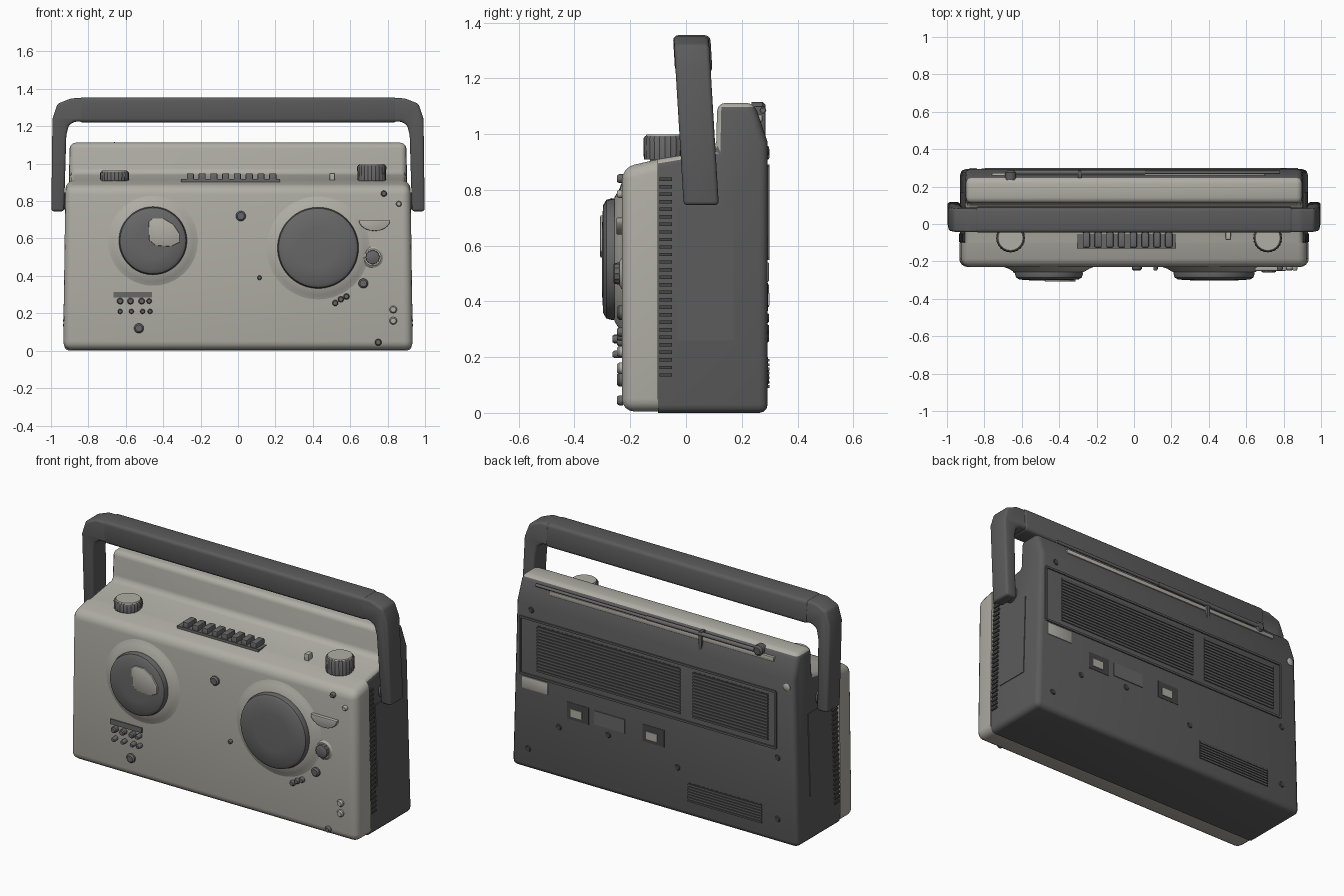
import bpy, bmesh, math
from mathutils import Vector, Matrix

if "Cube" in bpy.data.objects:
    bpy.data.objects.remove(bpy.data.objects["Cube"])


def material(name, r, g, b):
    m = bpy.data.materials.new(name)
    m.diffuse_color = (r, g, b, 1)
    m.use_nodes = True
    m.node_tree.nodes["Principled BSDF"].inputs["Base Color"].default_value = m.diffuse_color
    return m


LIGHT = material("warm light grey", 0.43, 0.42, 0.375)
DARK = material("dark grey", 0.105, 0.105, 0.105)
MID = material("mid grey", 0.135, 0.135, 0.135)
BLACK = material("deep grey", 0.06, 0.06, 0.06)


def finish(name, bm, mats, rule=None, angle=35):
    bmesh.ops.recalc_face_normals(bm, faces=bm.faces)
    bm.normal_update()
    if rule:
        for f in bm.faces:
            f.material_index = rule(f)
    me = bpy.data.meshes.new(name)
    bm.to_mesh(me)
    bm.free()
    for m in mats:
        me.materials.append(m)
    ob = bpy.data.objects.new(name, me)
    bpy.context.collection.objects.link(ob)
    bpy.context.view_layer.objects.active = ob
    for o in bpy.context.selected_objects:
        o.select_set(False)
    ob.select_set(True)
    bpy.ops.object.shade_smooth_by_angle(angle=math.radians(angle))
    return ob


def prism(name, pts, place, mats, bevel=0.0, seg=3, skip=None, rule=None):
    """Outline pts (u, v) swept between place(u, v, -1) and place(u, v, 1)."""
    bm = bmesh.new()
    a = [bm.verts.new(place(u, v, -1)) for u, v in pts]
    b = [bm.verts.new(place(u, v, 1)) for u, v in pts]
    n = len(pts)
    bm.faces.new(a)
    bm.faces.new(b[::-1])
    for i in range(n):
        j = (i + 1) % n
        bm.faces.new((a[i], b[i], b[j], a[j]))
    if bevel:
        bm.normal_update()
        bmesh.ops.recalc_face_normals(bm, faces=bm.faces)
        edges = [e for e in bm.edges if e.calc_face_angle(0) > 0.35 and not (skip and skip(e))]
        bmesh.ops.bevel(bm, geom=edges, offset=bevel, segments=seg, profile=0.5,
                        affect='EDGES', clamp_overlap=True)
    return finish(name, bm, mats, rule)


def box(name, x, y, z, mat, bevel=0.0):
    return prism(name, [(x[0], z[0]), (x[1], z[0]), (x[1], z[1]), (x[0], z[1])],
                 lambda u, v, s: (u, y[0] if s < 0 else y[1], v), [mat], bevel, 2)


def lathe(name, prof, loc, axis, mat, n=40, knurl=1.0):
    """Profile of (radius, height) turned about an axis; the last ring is capped."""
    rot = Vector((0, 0, 1)).rotation_difference(Vector(axis)).to_matrix().to_4x4()
    mx = Matrix.Translation(loc) @ rot
    bm = bmesh.new()
    rings = []
    for r, h in prof:
        rings.append([bm.verts.new(mx @ Vector((
            r * (knurl if i % 2 else 1) * math.cos(2 * math.pi * i / n),
            r * (knurl if i % 2 else 1) * math.sin(2 * math.pi * i / n), h))) for i in range(n)])
    for p, q in zip(rings, rings[1:]):
        for i in range(n):
            j = (i + 1) % n
            bm.faces.new((p[i], p[j], q[j], q[i]))
    bm.faces.new(rings[-1])
    bm.faces.new(rings[0][::-1])
    return finish(name, bm, [mat])


FRONT, BACK = (0, -1, 0), (0, 1, 0)


def half_width(z):
    return 0.93 - 0.028 * z


# --- case: light front shell and dark rear shell meeting at y = -0.1
def at_seam(e):
    return all(abs(v.co.y + 0.1) < 1e-4 for v in e.verts)


def case_place(u, v, s):
    return (s * half_width(v), u, v)


prism("front_shell", [(-0.1, 0.005), (-0.1, 0.91), (-0.23, 0.88), (-0.23, 0.005)],
      lambda u, v, s: (s * (0.935 - 0.014 * v), u, v), [LIGHT], 0.045, 4, at_seam)
prism("rear_shell", [(-0.1, 0.0), (0.293, 0.0), (0.293, 0.97), (0.245, 1.112), (0.112, 1.112),
                     (0.108, 0.945), (-0.1, 0.91)], case_place, [DARK, LIGHT], 0.03, 3, at_seam,
      lambda f: int(f.calc_center_median().z > 0.85 and
                    (f.normal.z > 0.6 or (f.normal.y < -0.5 and f.calc_center_median().y > 0))))

# --- side walls: battery door and grip ribs
for sx, side in ((-1, "left"), (1, "right")):
    def wall(u, v, s, sx=sx):
        return (sx * (half_width(v) + (0.004 if s > 0 else -0.01)), u, v)

    def rib_wall(u, v, s, sx=sx):
        return (sx * (half_width(v) + (0.009 if s > 0 else -0.01)), u, v)
    prism(side + "_side_door", [(-0.03, 0.26), (0.17, 0.26), (0.17, 0.74), (-0.03, 0.74)], wall, [DARK])
    for i in range(27):
        z = 0.13 + i * 0.027
        prism(side + "_side_rib", [(-0.095, z), (-0.05, z), (-0.05, z + 0.012), (-0.095, z + 0.012)],
              rib_wall, [BLACK])
    lathe(side + "_handle_pivot", [(0.045, 0), (0.045, 0.06)], (sx * 0.89, 0.05, 0.80), (sx, 0, 0), DARK, 24)

# --- carrying handle, leaning slightly forward
outer = [(-0.998, 0.745), (-0.992, 1.24), (-0.965, 1.32), (-0.89, 1.35)]
inner = [(-0.875, 1.225), (-0.905, 1.205), (-0.918, 1.15), (-0.93, 0.745)]


def mirrored(pts):
    return [(-x, z) for x, z in reversed(pts)]


def handle_place(u, v, s):
    return (u, 0.018 + (1.355 - v) * 0.06 + s * 0.063, v)


prism("handle", outer + mirrored(outer) + mirrored(inner) + inner, handle_place, [DARK], 0.014, 3)
prism("handle_grip", [(-0.85, 1.22), (0.85, 1.22), (0.85, 1.355), (-0.85, 1.355)],
      lambda u, v, s: (u, 0.02 + (1.355 - v) * 0.06 + s * 0.067, v), [DARK], 0.02, 3)

# --- two big front dials on swollen collars
for name, x, z, r in (("left_dial", -0.455, 0.588, 0.182), ("right_dial", 0.428, 0.55, 0.217)):
    lathe(name + "_collar", [(r + 0.07, 0), (r + 0.035, 0.012), (r + 0.005, 0.03)],
          (x, -0.226, z), FRONT, LIGHT, 64)
    lathe(name, [(r - 0.004, 0), (r, 0.03), (r - 0.006, 0.05), (r - 0.025, 0.061), (r * 0.5, 0.066)],
          (x, -0.236, z), FRONT, MID, 64)
prism("left_dial_pointer", [(-0.478, 0.69), (-0.455, 0.708), (-0.40, 0.708), (-0.345, 0.675),
                            (-0.312, 0.625), (-0.312, 0.58), (-0.36, 0.557), (-0.44, 0.562), (-0.475, 0.59)],
      lambda u, v, s: (u, -0.30 - s * 0.008, v), [LIGHT], 0.004, 2)

# --- top knobs and keys
for name, x, h in (("left_top_knob", -0.66, 0.05), ("right_top_knob", 0.715, 0.085)):
    lathe(name, [(0.076, 0), (0.078, h - 0.01), (0.072, h)], (x, -0.075, 0.908), (0, 0, 1), MID, 48, 0.96)
    lathe(name + "_cap", [(0.069, 0), (0.066, 0.006)], (x, -0.075, 0.908 + h), (0, 0, 1), LIGHT)
box("key_bed", (-0.305, 0.225), (-0.13, -0.035), (0.88, 0.918), MID)
for i in range(8):
    x = -0.255 + i * 0.063
    box("key", (x - 0.019, x + 0.019), (-0.125, -0.045), (0.90, 0.948), MID, 0.006)
box("small_top_switch", (0.49, 0.518), (-0.085, -0.045), (0.90, 0.95), LIGHT, 0.004)

# --- small front controls
box("jack_strip", (-0.665, -0.46), (-0.236, -0.22), (0.285, 0.315), MID)
for x, z, r in [(-0.63, 0.265, 0.017), (-0.575, 0.265, 0.017), (-0.515, 0.265, 0.017), (-0.475, 0.265, 0.014),
                (-0.63, 0.21, 0.013), (-0.57, 0.21, 0.013), (-0.51, 0.21, 0.013), (-0.47, 0.21, 0.013)]:
    lathe("front_button", [(r, 0), (r, 0.03), (r * 0.7, 0.037)], (x, -0.226, z), FRONT, MID, 16)
for x, z, r in [(-0.53, 0.12, 0.026), (0.015, 0.72, 0.027), (0.78, 0.84, 0.016), (0.86, 0.785, 0.015),
                (0.67, 0.36, 0.026), (0.52, 0.255, 0.016), (0.55, 0.275, 0.016), (0.58, 0.29, 0.016),
                (0.83, 0.22, 0.02), (0.83, 0.16, 0.02), (0.75, 0.045, 0.018), (0.115, 0.39, 0.012)]:
    lathe("front_stud", [(r, 0), (r, 0.014), (r * 0.7, 0.022)], (x, -0.226, z), FRONT,
          LIGHT if x > 0.8 else MID, 16)
lathe("tone_knob_collar", [(0.062, 0), (0.045, 0.012)], (0.72, -0.226, 0.50), FRONT, LIGHT, 32)
lathe("tone_knob", [(0.04, 0), (0.038, 0.03), (0.03, 0.034)], (0.72, -0.226, 0.50), FRONT, MID, 24, 0.92)
prism("half_round_lip", [(0.73 + 0.085 * math.cos(a), 0.70 + 0.06 * math.sin(a))
                         for a in [math.pi * (1 + i / 10) for i in range(11)]],
      lambda u, v, s: (u, -0.235 - s * 0.015, v), [LIGHT], 0.004, 2)

# --- back: framed grille field with two slotted areas
YB = 0.293
for z in (0.555, 0.885):
    box("grille_frame_rail", (-0.79, 0.87), (YB - 0.01, YB + 0.007), (z - 0.006, z + 0.006), DARK)
for x in (-0.79, 0.87):
    box("grille_frame_end", (x - 0.006, x + 0.006), (YB - 0.01, YB + 0.007), (0.555, 0.885), DARK)
for x0, x1, z0, z1, n in ((-0.17, 0.76, 0.59, 0.86, 15), (-0.74, -0.25, 0.59, 0.86, 15),
                          (-0.70, -0.22, 0.09, 0.20, 7)):
    box("grille_bed", (x0, x1), (YB - 0.01, YB + 0.001), (z0, z1), BLACK)
    step = (z1 - z0) / n
    for i in range(n):
        z = z0 + step * i
        box("grille_slat", (x0, x1), (YB - 0.005, YB + 0.006), (z, z + step * 0.6), DARK)

# --- back: label plate, sockets, screws
box("label_plate", (0.69, 0.86), (YB - 0.005, YB + 0.004), (0.47, 0.54), LIGHT, 0.003)
box("rating_plate", (0.19, 0.39), (YB - 0.005, YB + 0.004), (0.38, 0.46), MID)
for x in (0.50, 0.01):
    box("socket_recess", (x - 0.075, x + 0.065), (YB - 0.01, YB + 0.002), (0.365, 0.465), BLACK)
    box("socket", (x - 0.03, x + 0.04), (YB - 0.01, YB + 0.006), (0.385, 0.43), LIGHT)
for x, z in ((0.80, 0.94), (0.62, 0.30), (-0.15, 0.27), (0.30, 0.34), (-0.80, 0.14), (-0.80, 0.50), (0.82, 0.12)):
    lathe("back_screw", [(0.018, 0), (0.014, 0.006)], (x, YB - 0.001, z), BACK, BLACK, 16)

# --- telescopic antenna lying along the top rear edge
box("antenna_trim", (-0.76, 0.70), (0.24, 0.274), (1.045, 1.07), LIGHT, 0.004)
lathe("antenna_rod", [(0.012, 0), (0.012, 0.7), (0.009, 0.7), (0.009, 1.42)],
      (-0.64, 0.276, 1.085), (1, 0, 0), MID, 12)
box("antenna_clip", (-0.30, -0.28), (0.245, 0.285), (0.98, 1.10), DARK, 0.004)
lathe("antenna_hinge", [(0.03, 0), (0.03, 0.04), (0.02, 0.05)], (-0.66, 0.235, 1.085), BACK, DARK, 20)
lathe("antenna_socket", [(0.022, 0), (0.022, 0.03), (0.014, 0.035)], (-0.86, 0.265, 0.93), BACK, LIGHT, 16)
